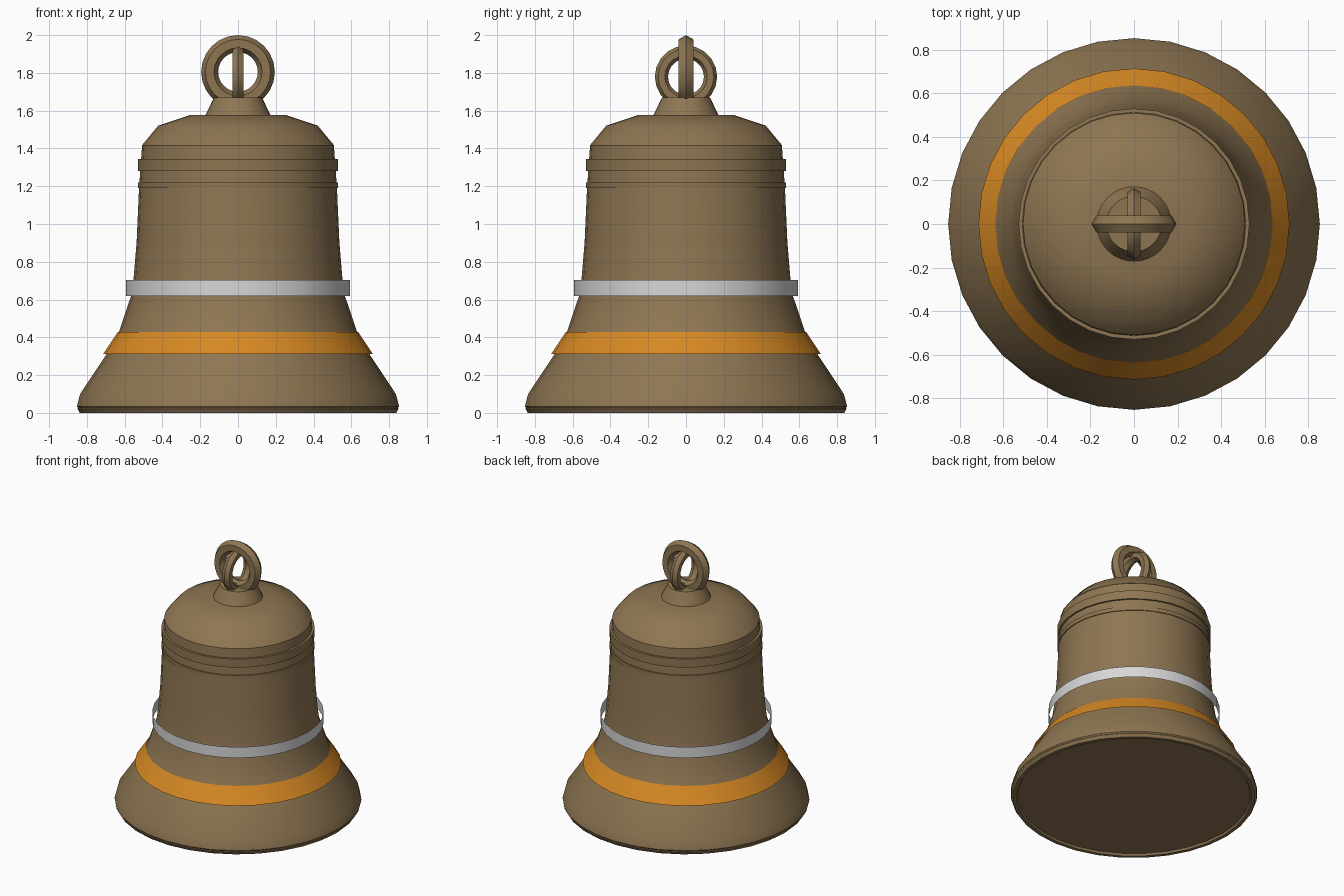
import bpy, bmesh, math
from mathutils import Matrix

if "Cube" in bpy.data.objects:
    bpy.data.objects.remove(bpy.data.objects["Cube"])

SIDES = 32


def material(name, rgb):
    m = bpy.data.materials.new(name)
    m.diffuse_color = (*rgb, 1)
    m.use_nodes = True
    m.node_tree.nodes["Principled BSDF"].inputs["Base Color"].default_value = m.diffuse_color
    return m


BRONZE = material("bronze brown", (0.27, 0.18, 0.085))
ORANGE = material("orange", (0.68, 0.25, 0.017))
SILVER = material("silver", (0.68, 0.68, 0.68))


def finish(name, bm, mat, angle=35):
    mesh = bpy.data.meshes.new(name)
    bm.to_mesh(mesh)
    bm.free()
    mesh.materials.append(mat)
    ob = bpy.data.objects.new(name, mesh)
    bpy.context.collection.objects.link(ob)
    bpy.ops.object.select_all(action='DESELECT')
    ob.select_set(True)
    bpy.context.view_layer.objects.active = ob
    bpy.ops.object.shade_smooth_by_angle(angle=math.radians(angle))
    return ob


def lathe(name, profile, mat, caps=True, angle=35):
    """Spin (radius, z) points around z, from bottom to top."""
    bm = bmesh.new()
    rings = []
    for r, z in profile:
        rings.append([bm.verts.new((r * math.cos(2 * math.pi * i / SIDES),
                                    r * math.sin(2 * math.pi * i / SIDES), z))
                      for i in range(SIDES)])
    for a, b in zip(rings, rings[1:]):
        for i in range(SIDES):
            j = (i + 1) % SIDES
            bm.faces.new((a[i], a[j], b[j], b[i]))
    if caps:
        bm.faces.new(rings[0][::-1])
        bm.faces.new(rings[-1])
    return finish(name, bm, mat, angle)


def hex_ring(name, major, minor, z, rot, segments):
    """Ring with a six-sided cross-section."""
    bm = bmesh.new()
    grid = []
    for i in range(segments):
        u = 2 * math.pi * i / segments
        row = []
        for k in range(6):
            v = k * math.pi / 3
            r = major + minor * math.cos(v)
            row.append(bm.verts.new((r * math.cos(u), r * math.sin(u), minor * math.sin(v))))
        grid.append(row)
    for i in range(segments):
        a, b = grid[i], grid[(i + 1) % segments]
        for k in range(6):
            n = (k + 1) % 6
            bm.faces.new((a[k], b[k], b[n], a[n]))
    bm.transform(Matrix.Translation((0, 0, z)) @ rot)
    return finish(name, bm, BRONZE, 40)


# Flared body
lathe("bell_body", [(0.84, 0.015), (0.853, 0.035), (0.836, 0.10), (0.693, 0.315),
                    (0.63, 0.43), (0.566, 0.62), (0.553, 0.71), (0.537, 0.90),
                    (0.524, 1.19), (0.508, 1.415)], BRONZE)
# Rounded shoulder
lathe("bell_shoulder", [(0.51, 1.415), (0.423, 1.52), (0.25, 1.578)], BRONZE, angle=50)
# Mouth lip
hex_ring("mouth_lip", 0.825, 0.025, 0.0217, Matrix.Identity(4), SIDES)
# Raised bands
lathe("upper_band", [(0.53, 1.28), (0.53, 1.345)], BRONZE)
lathe("lower_band", [(0.53, 1.19), (0.53, 1.22)], BRONZE)
# Thin coloured hoops standing just off the body
lathe("silver_hoop", [(0.592, 0.62), (0.592, 0.703)], SILVER, caps=False)
lathe("orange_hoop", [(0.714, 0.312), (0.636, 0.428)], ORANGE, caps=False)
# Crown base and hanging loops
lathe("crown_base", [(0.175, 1.57), (0.127, 1.67)], BRONZE)
hex_ring("large_loop", 0.15, 0.045, 1.805, Matrix.Rotation(math.pi / 2, 4, 'X'), 24)
hex_ring("small_loop", 0.13, 0.035, 1.78, Matrix.Rotation(math.pi / 2, 4, 'Y'), 20)
